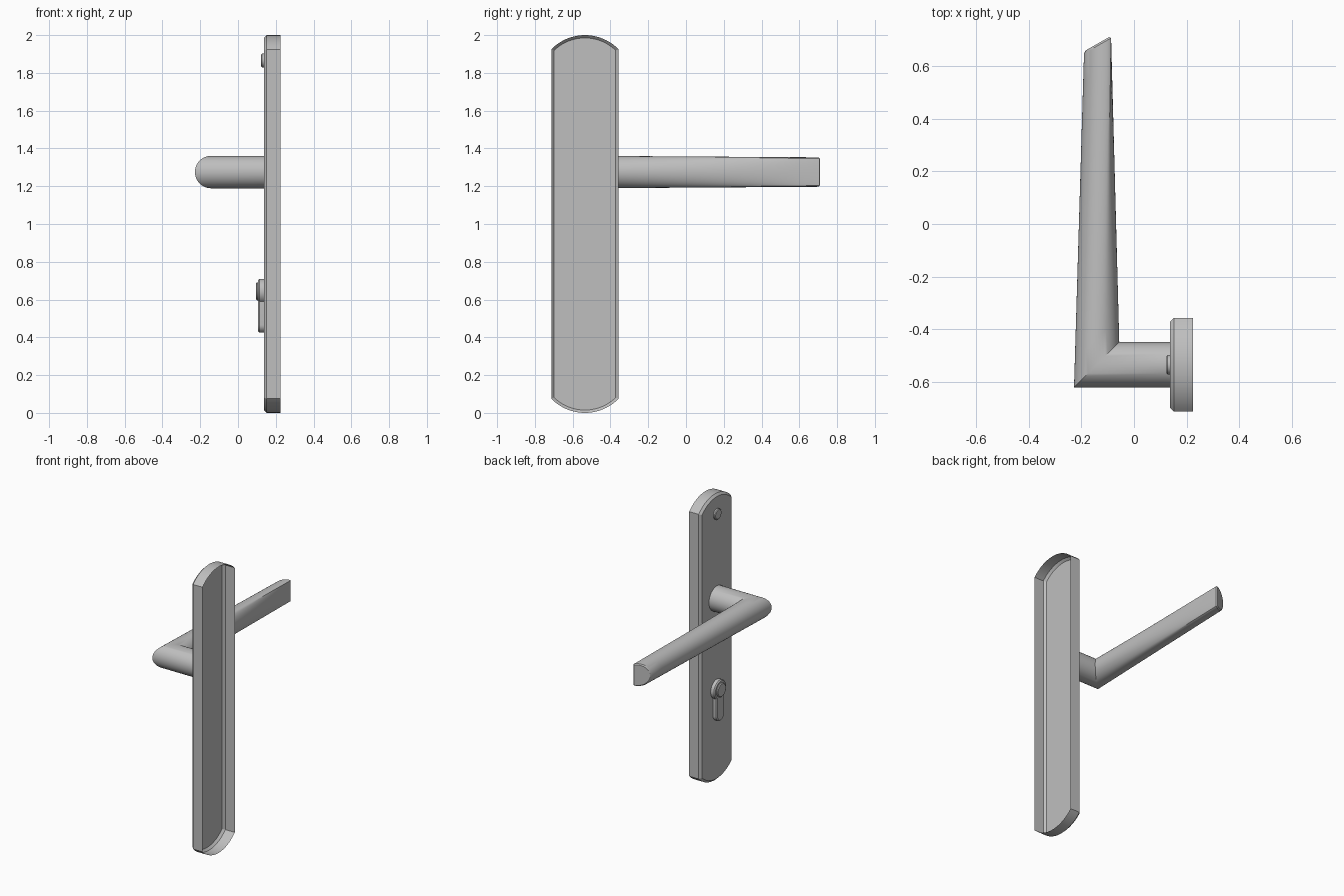
import bpy, bmesh, math
from mathutils import Vector

if "Cube" in bpy.data.objects:
    bpy.data.objects.remove(bpy.data.objects["Cube"])

metal = bpy.data.materials.new("brushed_metal")
metal.use_nodes = True
grey = (0.52, 0.52, 0.52, 1)
metal.diffuse_color = grey
metal.node_tree.nodes["Principled BSDF"].inputs["Base Color"].default_value = grey

CY = -0.535      # centre line of the plate in y
FACE = 0.137     # x of the plate face
BACK = 0.225     # x of the open rim


def loft(name, rings, cap_start=False, cap_end=True):
    """Skin a list of equal-length rings of points."""
    bm = bmesh.new()
    vs = [[bm.verts.new(p) for p in ring] for ring in rings]
    n = len(vs[0])
    for a, b in zip(vs, vs[1:]):
        for i in range(n):
            j = (i + 1) % n
            bm.faces.new((a[i], a[j], b[j], b[i]))
    if cap_start:
        bm.faces.new(vs[0][::-1])
    if cap_end:
        bm.faces.new(vs[-1])
    bmesh.ops.recalc_face_normals(bm, faces=bm.faces)
    me = bpy.data.meshes.new(name)
    bm.to_mesh(me)
    bm.free()
    ob = bpy.data.objects.new(name, me)
    bpy.context.collection.objects.link(ob)
    me.materials.append(metal)
    bpy.ops.object.select_all(action='DESELECT')
    ob.select_set(True)
    bpy.context.view_layer.objects.active = ob
    bpy.ops.object.shade_smooth_by_angle(angle=math.radians(30))
    return ob


def arc(y, z, r, a0, a1, n):
    return [(y + r * math.cos(a0 + (a1 - a0) * i / n),
             z + r * math.sin(a0 + (a1 - a0) * i / n)) for i in range(n + 1)]


def at(x, outline):
    return [(x, y, z) for y, z in outline]


# Back plate: thin open shell with bowed ends and a chamfered face
def plate_outline(inset):
    half, rise, height = 0.178, 0.075, 1.0
    r = (half ** 2 + rise ** 2) / (2 * rise)
    spread = math.asin((half - inset) / (r - inset))
    top = arc(CY, height - r, r - inset, math.pi / 2 - spread, math.pi / 2 + spread, 20)
    bottom = [(2 * CY - y, -z) for y, z in top]
    return [(y, z + 1) for y, z in top + bottom]


loft("back_plate", [at(BACK, plate_outline(0)),
                    at(FACE + 0.015, plate_outline(0)),
                    at(FACE, plate_outline(0.015))])

# Lever: round neck, mitred corner, grip tapering to a flat-sided slanted tip
SIDES = 48
CX, CZ, R = -0.142, 1.275, 0.086
TIP_X, TIP_R, TIP_FLAT = -0.112, 0.078, -0.087
circle = [(math.cos(2 * math.pi * i / SIDES), math.sin(2 * math.pi * i / SIDES))
          for i in range(SIDES)]


def tip_ring(scale, push):
    ring = []
    for c, s in circle:
        x = min(TIP_X + TIP_R * c * scale, TIP_FLAT - 0.008 * (1 - scale) / 0.08)
        ring.append(Vector((x, 0.707 + push + (x - TIP_FLAT) * 0.57, CZ + TIP_R * s * scale)))
    return ring


neck = [Vector((FACE, CY + R * c, CZ + R * s)) for c, s in circle]
mitre = [Vector((CX + R * c, CY + R * c, CZ + R * s)) for c, s in circle]
tip = tip_ring(1, 0)
grip = [[a.lerp(b, k / 12) for a, b in zip(mitre, tip)] for k in range(13)]
loft("lever_handle", [neck] + grip + [tip_ring(0.92, 0.008)])


# Raised discs with a chamfered rim
def disc(name, z, r, base, front, chamfer=0.005):
    def ring(x, rad):
        return [(x, CY + rad * c, z + rad * s) for c, s in circle]
    return loft(name, [ring(base, r), ring(front + chamfer, r), ring(front, r - chamfer)])


disc("screw_cover", 1.865, 0.037, FACE, 0.123)


# Lock cylinder: round head running into a narrower round-ended stem
def keyhole(inset):
    head_z, foot_z, head_r, foot_r = 0.643, 0.466, 0.067 - inset, 0.041 - inset
    t = math.asin(foot_r / head_r)
    head = arc(CY, head_z, head_r, t - math.pi / 2, 1.5 * math.pi - t, 32)
    foot = arc(CY, foot_z, foot_r, math.pi, 2 * math.pi, 16)
    return head + foot


loft("lock_body", [at(FACE, keyhole(0)), at(0.113, keyhole(0)), at(0.106, keyhole(0.007))])
disc("lock_plug", 0.643, 0.048, 0.107, 0.096)
